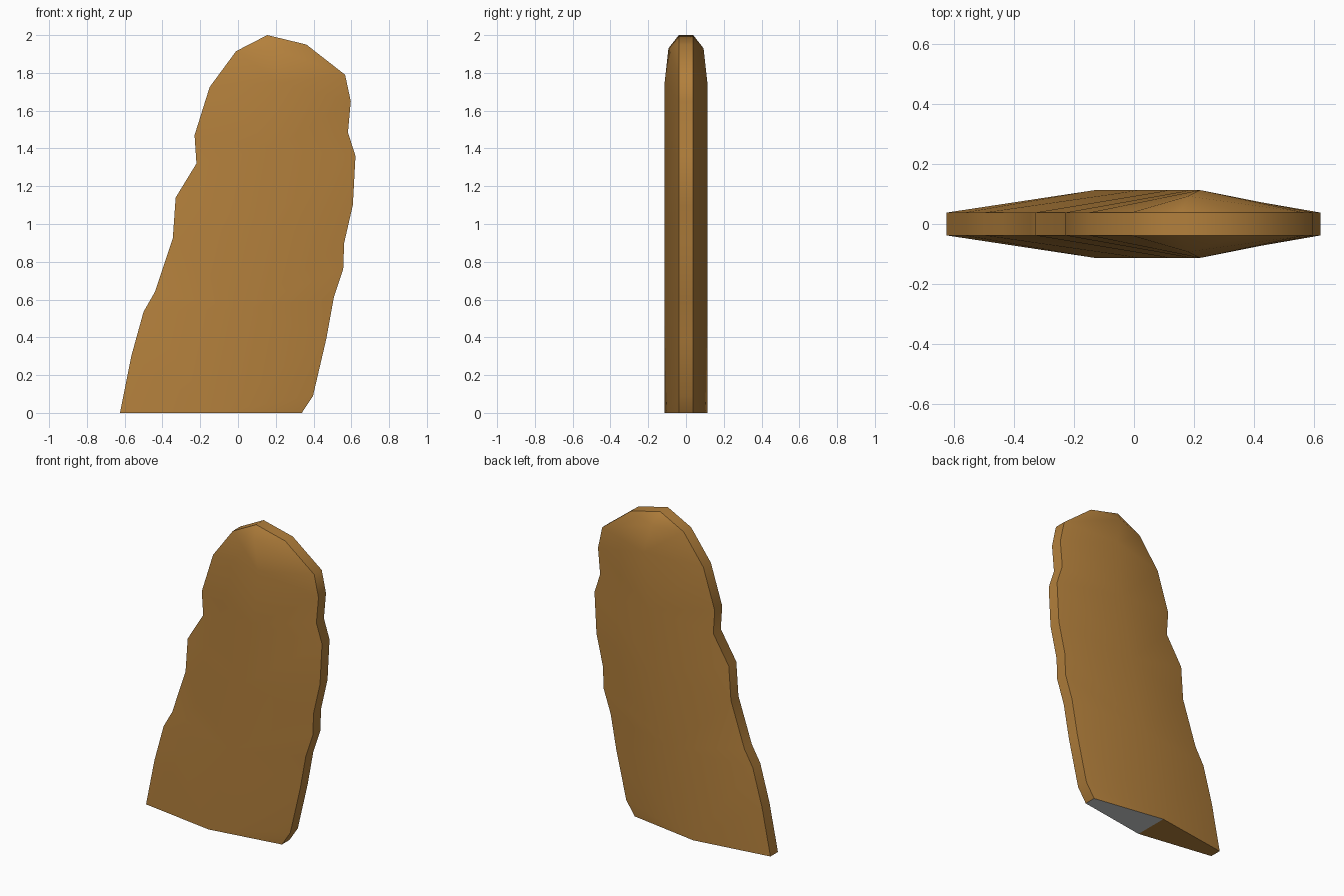
import bpy, bmesh

if "Cube" in bpy.data.objects:
    bpy.data.objects.remove(bpy.data.objects["Cube"])

# Irregular outline as (x, z), both sides running from the base to the peak
LEFT = [(-.625, 0), (-.565, .3), (-.5, .535), (-.44, .64), (-.345, .925), (-.33, 1.14),
        (-.22, 1.32), (-.23, 1.47), (-.15, 1.725), (-.01, 1.915), (.155, 2)]
RIGHT = [(.338, 0), (.397, .09), (.467, .39), (.507, .61), (.557, .76), (.562, .9),
         (.608, 1.1), (.622, 1.36), (.582, 1.485), (.597, 1.65), (.567, 1.79), (.362, 1.95), (.155, 2)]
# Raised centre line as (x, half thickness, z)
RIDGE = [(-.13, .113, 0), (.02, .113, .55), (.12, .113, 1), (.19, .113, 1.4),
         (.22, .113, 1.75), (.18, .093, 1.93)]
RIM = .038


def flat_colour(name, rgb):
    mat = bpy.data.materials.new(name)
    mat.diffuse_color = (*rgb, 1)
    mat.use_nodes = True
    mat.node_tree.nodes["Principled BSDF"].inputs["Base Color"].default_value = mat.diffuse_color
    return mat


bm = bmesh.new()


def zip_strip(a, b):
    """Triangulate between two upward lines of vertices."""
    i = j = 0
    while i < len(a) - 1 or j < len(b) - 1:
        if j == len(b) - 1 or (i < len(a) - 1 and a[i + 1].co.z <= b[j + 1].co.z):
            bm.faces.new((a[i], a[i + 1], b[j]))
            i += 1
        else:
            bm.faces.new((a[i], b[j + 1], b[j]))
            j += 1


# Bulging front and back faces
sides = []
for s in (-1, 1):
    left = [bm.verts.new((x, s * RIM, z)) for x, z in LEFT]
    right = [bm.verts.new((x, s * RIM, z)) for x, z in RIGHT[:-1]] + [left[-1]]
    ridge = [bm.verts.new((x, s * y, z)) for x, y, z in RIDGE]
    zip_strip(left, ridge)
    zip_strip(right, ridge)
    sides.append((left, right, ridge))

# Flat rim joining front and back
front, back = sides
for k in (0, 1):
    for i in range(len(front[k]) - 1):
        bm.faces.new((front[k][i], front[k][i + 1], back[k][i + 1], back[k][i]))

# Underside: brown left half, grey right half
for k in (0, 1):
    cap = bm.faces.new((front[k][0], front[2][0], back[2][0], back[k][0]))
    cap.material_index = k

bmesh.ops.recalc_face_normals(bm, faces=bm.faces[:])
mesh = bpy.data.meshes.new("leaning_slab")
bm.to_mesh(mesh)
bm.free()
mesh.materials.append(flat_colour("ochre_brown", (.45, .215, .045)))
mesh.materials.append(flat_colour("light_grey", (.62, .64, .64)))
slab = bpy.data.objects.new("leaning_slab", mesh)
bpy.context.collection.objects.link(slab)
bpy.context.view_layer.objects.active = slab
slab.select_set(True)
bpy.ops.object.shade_smooth_by_angle(angle=.75)
